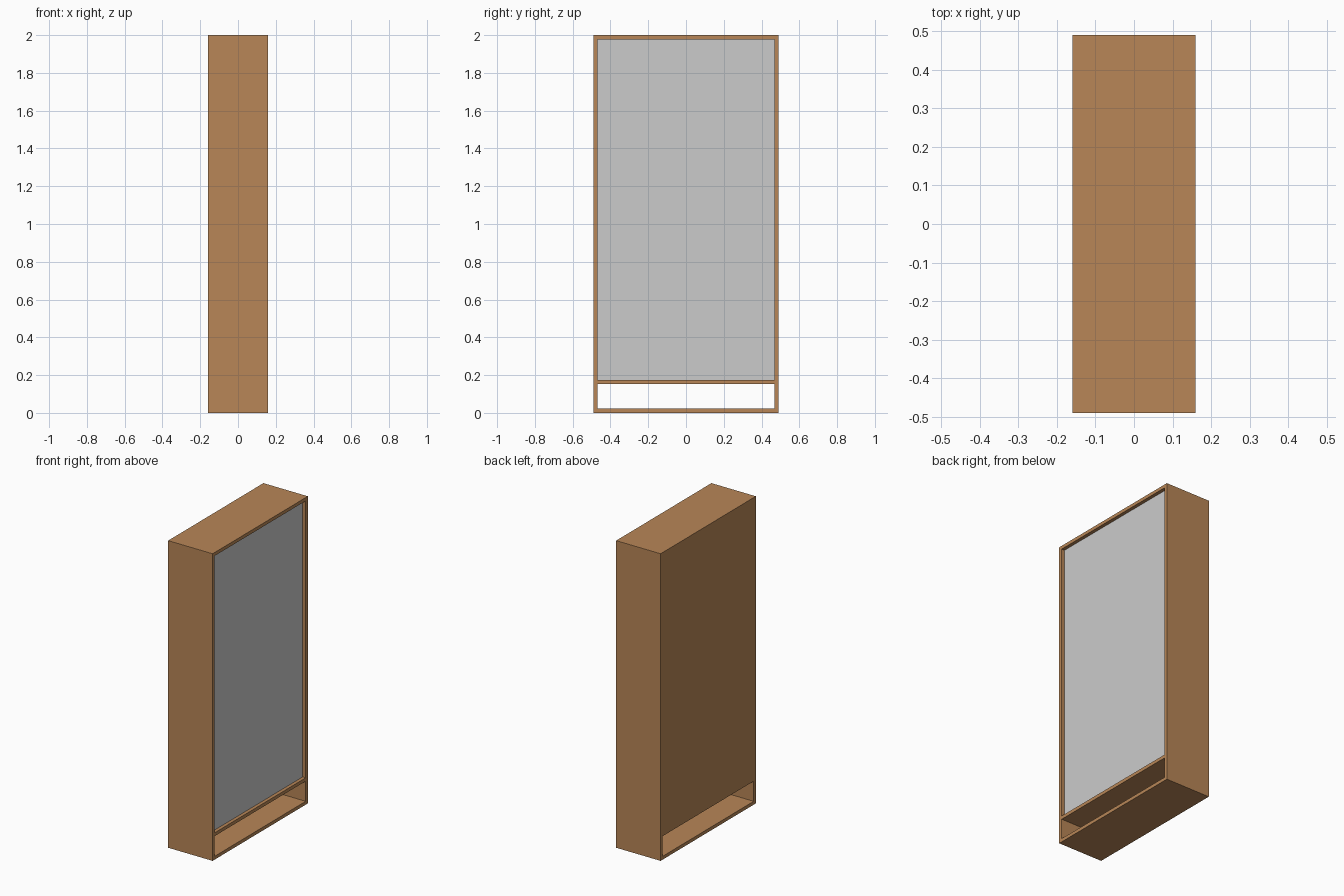
import bpy

if "Cube" in bpy.data.objects:
    bpy.data.objects.remove(bpy.data.objects["Cube"])

W, D, H, T = 0.32, 0.98, 2.0, 0.022   # x depth, y width, height, board thickness

wood = bpy.data.materials.new("wood")
wood.diffuse_color = (0.48, 0.24, 0.095, 1)
wood.use_nodes = True
wood.node_tree.nodes["Principled BSDF"].inputs["Base Color"].default_value = wood.diffuse_color


def board(name, lo, hi, mat=None):
    """Box spanning two opposite corners."""
    bpy.ops.mesh.primitive_cube_add(size=1, location=[(a + b) / 2 for a, b in zip(lo, hi)])
    ob = bpy.context.object
    ob.name = name
    ob.scale = [b - a for a, b in zip(lo, hi)]
    bpy.ops.object.transform_apply(location=False, rotation=False, scale=True)
    if mat:
        ob.data.materials.append(mat)
    return ob


x, y = W / 2, D / 2
yi = y - T                      # inner face of the side boards

# Full-height side boards
for name, s in (("side_board_near", -1), ("side_board_far", 1)):
    edges = sorted((s * yi, s * y))
    board(name, (-x, edges[0], 0), (x, edges[1], H), wood)

# Horizontal boards: base, shelf over the open niche, top
for name, z in (("base_board", 0), ("niche_shelf", 0.153), ("top_board", H - T)):
    board(name, (-x, -yi, z), (x, yi, z + T), wood)

# Back panel, flush with the rear edges, leaving the niche open
board("back_panel", (-x, -yi, 0.153 + T), (-x + T, yi, H - T), wood)

# Grey door panel, slightly recessed in the frame
board("door_panel", (x - 0.042, -yi, 0.153 + T), (x - 0.022, yi, H - T))
